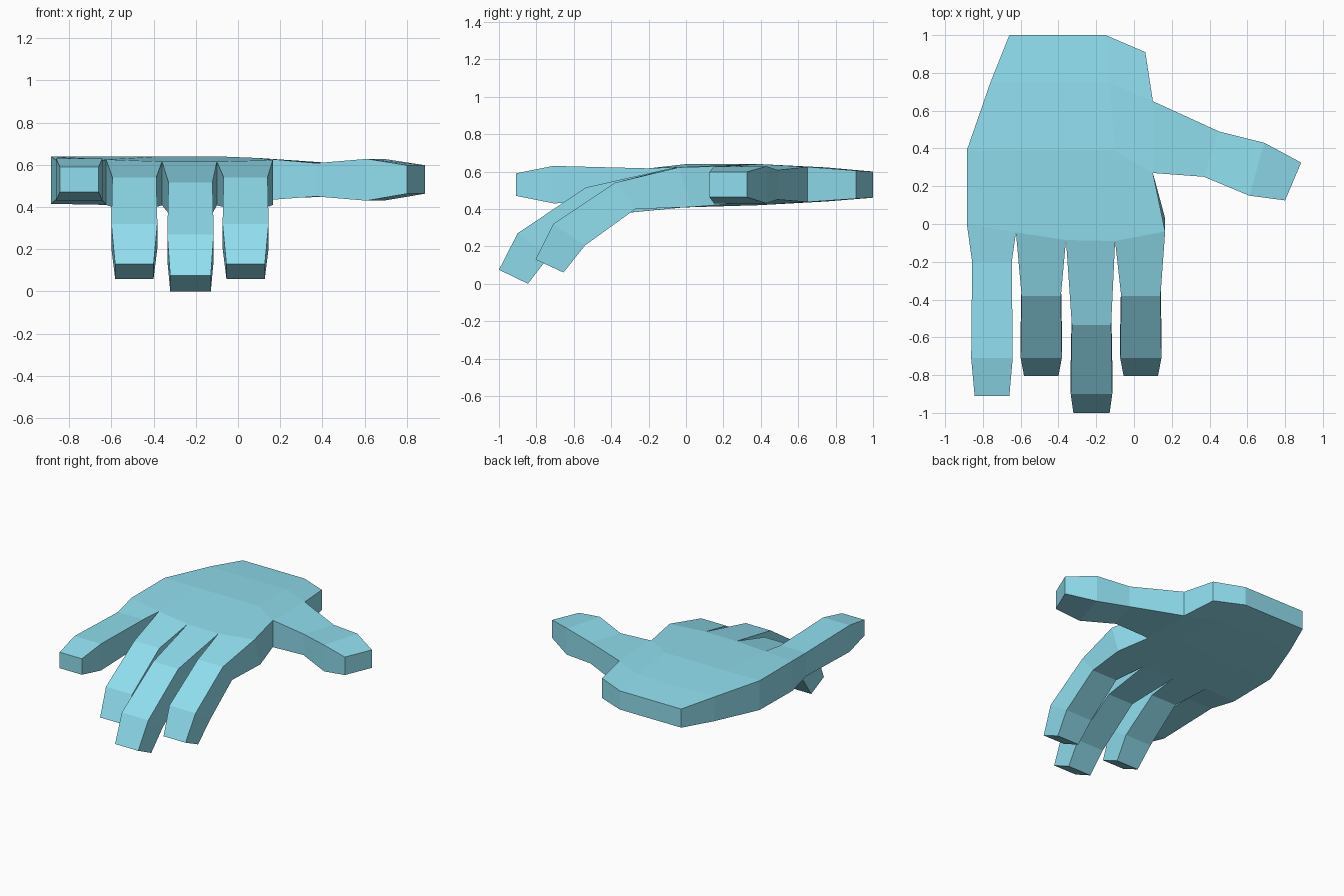
import bpy, bmesh

if "Cube" in bpy.data.objects:
    bpy.data.objects.remove(bpy.data.objects["Cube"])

bm = bmesh.new()


def face(points):
    bm.faces.new([bm.verts.new(p) for p in points])


def tube(rings):
    # quad tube through four-point rings, closed at the last ring
    for a, b in zip(rings, rings[1:]):
        for i in range(4):
            j = (i + 1) % 4
            face([a[i], a[j], b[j], b[i]])
    face(rings[-1])


# palm: rows of (x, y, bottom z, top z) from knuckles to wrist
knuckles = [(-.885, 0, .415, .64), (-.625, -.045, .41, .625), (-.36, -.085, .408, .615),
            (-.10, -.09, .408, .615), (.165, -.04, .41, .622)]
middle = [(x, .39, .42, .64) for x in (-.885, -.625, -.36, -.10)] + [(.10, .27, .43, .632)]
heel = [(x, .75, .44, .622) for x in (-.76, -.56, -.35, -.13)] + [(.10, .65, .437, .625)]
wrist = [(x, 1, .46, .60) for x in (-.66, -.49, -.32, -.15)] + [(.06, .91, .455, .605)]
rows = [knuckles, middle, heel, wrist]


def top(p):
    return (p[0], p[1], p[3])


def low(p):
    # undersides of the inner knuckles sit a little further back
    back = .07 if p in knuckles[1:] else 0
    return (p[0], p[1] + back, p[2])


for r, s in zip(rows, rows[1:]):
    for i in range(4):
        for f in (top, low):
            face([f(r[i]), f(r[i + 1]), f(s[i + 1]), f(s[i])])
    face([top(r[0]), top(s[0]), low(s[0]), low(r[0])])
    if r is not middle:
        face([top(r[4]), top(s[4]), low(s[4]), low(r[4])])
for i in range(4):
    face([top(wrist[i]), top(wrist[i + 1]), low(wrist[i + 1]), low(wrist[i])])


# fingers: joints as (half width, top y, top z, bottom y, bottom z)
def finger(n, cx, joints):
    a, b = knuckles[n], knuckles[n + 1]
    rings = [[top(a), top(b), low(b), low(a)]]
    for w, ty, tz, by, bz in joints:
        rings.append([(cx - w, ty, tz), (cx + w, ty, tz), (cx + w, by, bz), (cx - w, by, bz)])
    tube(rings)


short = [(.104, -.38, .54, -.27, .40), (.109, -.71, .32, -.54, .205), (.091, -.805, .13, -.655, .06)]
long = [(.104, -.535, .515, -.41, .37), (.110, -.90, .27, -.73, .15), (.096, -1.0, .075, -.845, 0)]
straight = [(.105, -.20, .617, -.20, .44), (.110, -.71, .63, -.71, .43), (.092, -.91, .59, -.91, .47)]
finger(0, -.752, straight)
finger(1, -.491, short)
finger(2, -.225, long)
finger(3, .036, short)

# thumb: joints as (back x, back y, front x, front y, bottom z, top z)
a, b = middle[4], heel[4]
rings = [[top(a), top(b), low(b), low(a)]]
for bx, by, fx, fy, z0, z1 in [(.45, .49, .37, .25, .45, .608), (.69, .43, .61, .15, .43, .628),
                               (.885, .325, .80, .125, .463, .598)]:
    rings.append([(fx, fy, z1), (bx, by, z1), (bx, by, z0), (fx, fy, z0)])
tube(rings)

# weld into one flat-shaded skin
bmesh.ops.remove_doubles(bm, verts=bm.verts, dist=.0005)
bmesh.ops.recalc_face_normals(bm, faces=bm.faces)
mesh = bpy.data.meshes.new("hand")
bm.to_mesh(mesh)
bm.free()
hand = bpy.data.objects.new("hand", mesh)
bpy.context.collection.objects.link(hand)

mat = bpy.data.materials.new("light_blue")
mat.diffuse_color = (.28, .73, .86, 1)
mat.use_nodes = True
mat.node_tree.nodes["Principled BSDF"].inputs["Base Color"].default_value = mat.diffuse_color
mesh.materials.append(mat)
